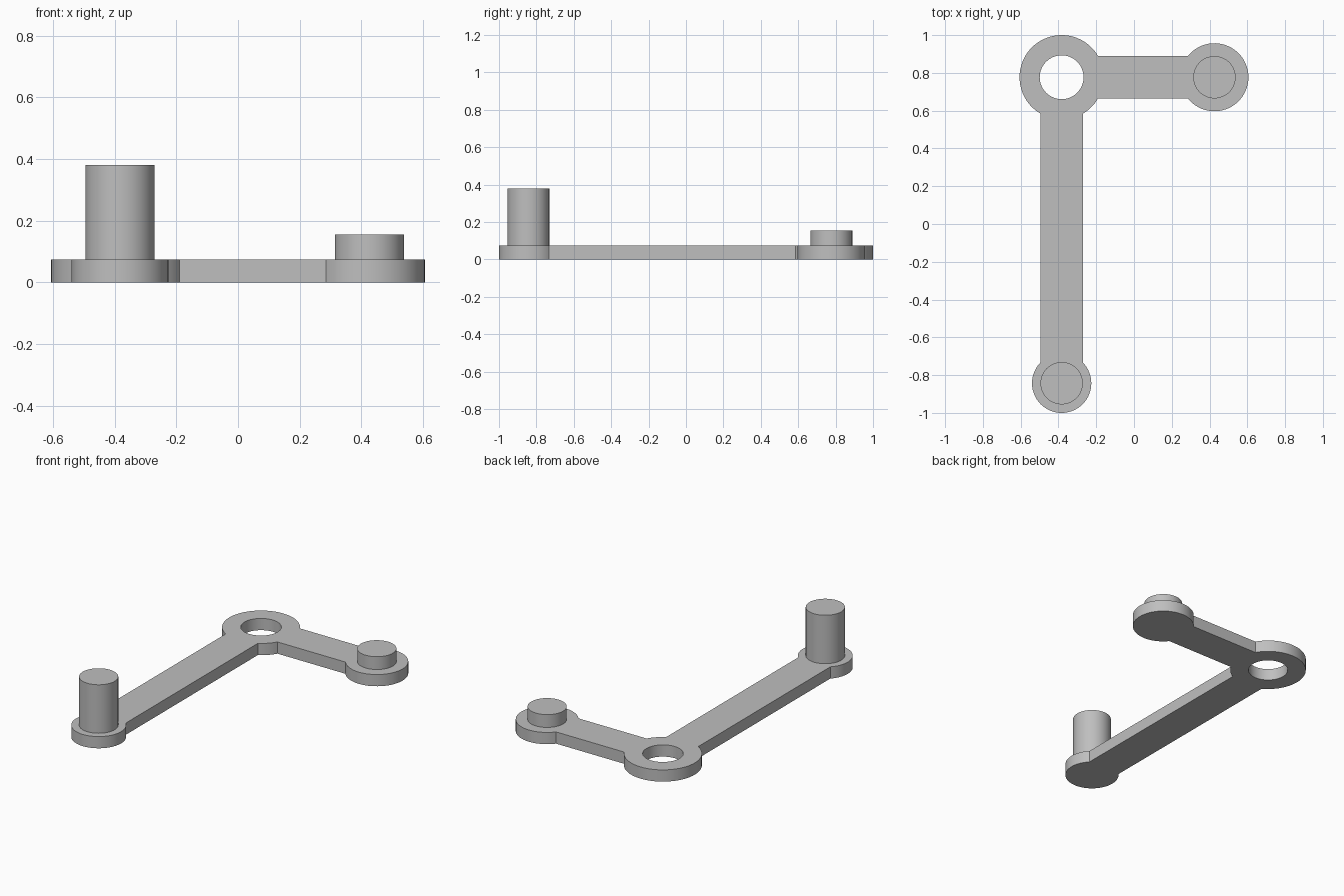
import bpy, bmesh
from math import asin, cos, sin, pi, radians
from mathutils import Vector

if "Cube" in bpy.data.objects:
    bpy.data.objects.remove(bpy.data.objects["Cube"])

grey = bpy.data.materials.new("plain grey")
grey.use_nodes = True
colour = (0.52, 0.52, 0.52, 1)
grey.diffuse_color = colour
grey.node_tree.nodes["Principled BSDF"].inputs["Base Color"].default_value = colour

THICK = 0.074
HALF_W = 0.112          # half width of both arms
PEG_R = 0.112
HUB, HUB_R = Vector((-0.383, 0.777)), 0.223
SIDE, SIDE_R = Vector((0.426, 0.777)), 0.18
FRONT, FRONT_R = Vector((-0.383, -0.843)), 0.157


def arc(centre, radius, start, end, steps):
    """Points along an arc, counter-clockwise."""
    angles = [start + (end - start) * i / steps for i in range(steps + 1)]
    return [centre + radius * Vector((cos(a), sin(a))) for a in angles]


def finish(bm, name):
    bmesh.ops.recalc_face_normals(bm, faces=bm.faces)
    mesh = bpy.data.meshes.new(name)
    bm.to_mesh(mesh)
    bm.free()
    mesh.materials.append(grey)
    obj = bpy.data.objects.new(name, mesh)
    bpy.context.collection.objects.link(obj)
    bpy.ops.object.select_all(action='DESELECT')
    bpy.context.view_layer.objects.active = obj
    obj.select_set(True)
    bpy.ops.object.shade_smooth_by_angle(angle=radians(30))
    return obj


def add_loop(bm, points):
    verts = [bm.verts.new((p.x, p.y, 0)) for p in points]
    return [bm.edges.new((a, b)) for a, b in zip(verts, verts[1:] + verts[:1])]


# L-shaped lever plate: round ends joined by two arms, with a hole in the hub
hub_a, side_a, front_a = (asin(HALF_W / r) for r in (HUB_R, SIDE_R, FRONT_R))
outline = (arc(HUB, HUB_R, hub_a, 1.5 * pi - hub_a, 48)
           + arc(FRONT, FRONT_R, pi / 2 + front_a, 2.5 * pi - front_a, 48)
           + arc(HUB, HUB_R, 1.5 * pi + hub_a, 2 * pi - hub_a, 8)
           + arc(SIDE, SIDE_R, pi + side_a, 3 * pi - side_a, 48))
hole = arc(HUB, 0.116, 0, 2 * pi, 64)[:-1]
bm = bmesh.new()
edges = add_loop(bm, outline) + add_loop(bm, hole)
bmesh.ops.triangle_fill(bm, edges=edges, use_beauty=True, use_dissolve=False)
top = bmesh.ops.extrude_face_region(bm, geom=bm.faces[:], use_keep_orig=True)
bmesh.ops.translate(bm, vec=(0, 0, THICK),
                    verts=[g for g in top["geom"] if isinstance(g, bmesh.types.BMVert)])
finish(bm, "lever_plate")


# Round pegs standing on the two arm ends
def peg(name, centre, height):
    bm = bmesh.new()
    bmesh.ops.create_cone(bm, cap_ends=True, segments=64, radius1=PEG_R,
                          radius2=PEG_R, depth=height - THICK)
    bmesh.ops.translate(bm, verts=bm.verts,
                        vec=(centre.x, centre.y, (height + THICK) / 2))
    finish(bm, name)


peg("tall_front_peg", FRONT, 0.38)
peg("short_side_peg", SIDE, 0.155)
